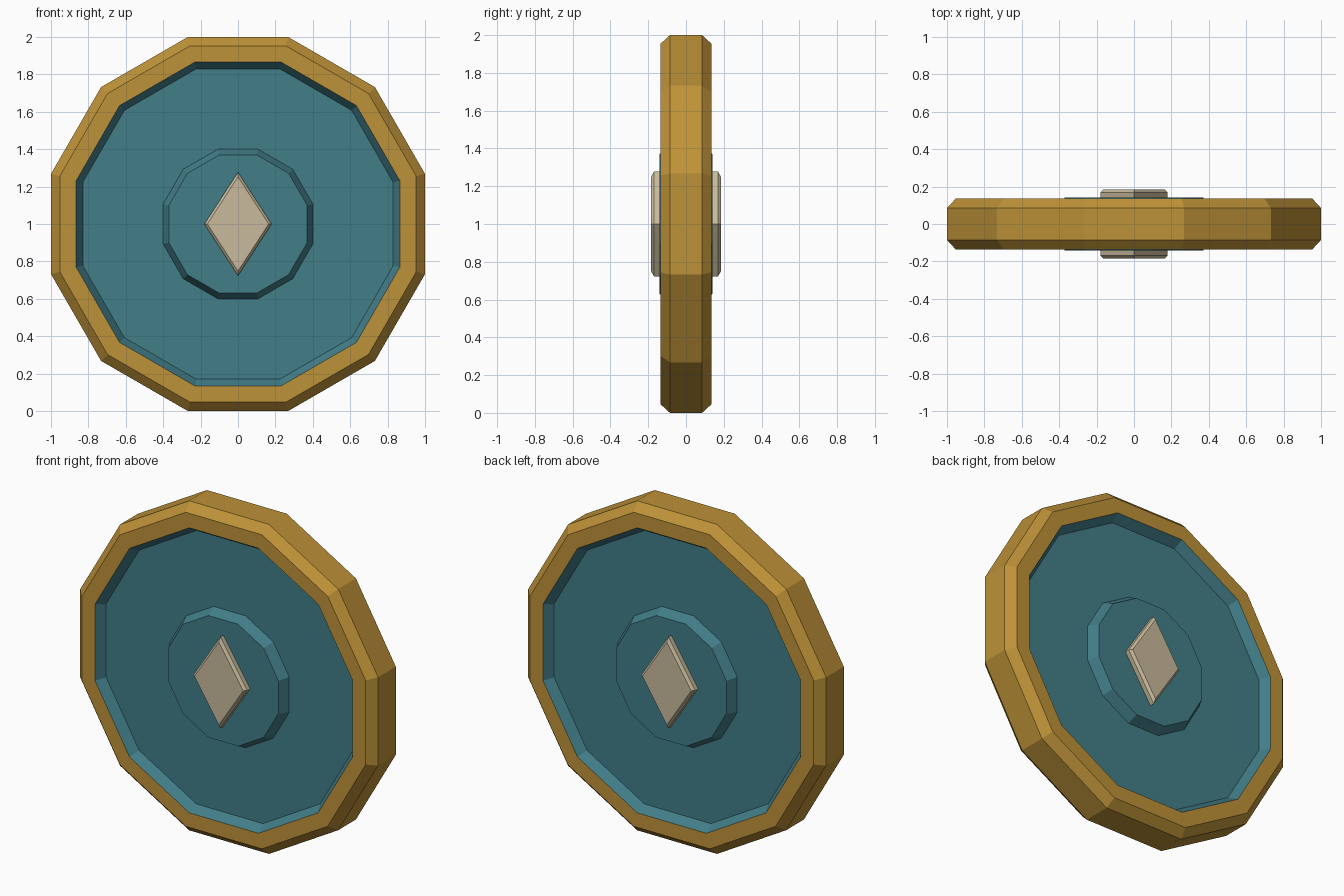
import bpy, bmesh, math

if "Cube" in bpy.data.objects:
    bpy.data.objects.remove(bpy.data.objects["Cube"])


def srgb(r, g, b):
    lin = lambda c: ((c / 255 + 0.055) / 1.055) ** 2.4 if c > 10 else c / 3294.6
    return (lin(r), lin(g), lin(b), 1.0)


def material(name, colour):
    m = bpy.data.materials.new(name)
    m.diffuse_color = colour
    m.use_nodes = True
    m.node_tree.nodes["Principled BSDF"].inputs["Base Color"].default_value = m.diffuse_color
    return m


gold = material("gold", srgb(190, 146, 56))
teal = material("teal", srgb(66, 126, 137))
ivory = material("ivory", srgb(200, 186, 156))


def loft(name, outline, rings, mat, caps):
    """Sweep a flat (x, z) outline through (scale, y) rings around z = 1."""
    bm = bmesh.new()
    loops = [[bm.verts.new((x * s, y, 1 + z * s)) for x, z in outline] for s, y in rings]
    n = len(outline)
    for a, b in zip(loops, loops[1:]):
        for i in range(n):
            j = (i + 1) % n
            bm.faces.new((a[i], a[j], b[j], b[i]))
    if caps:
        bm.faces.new(loops[0][::-1])
        bm.faces.new(loops[-1])
        bmesh.ops.recalc_face_normals(bm, faces=bm.faces)
    else:
        # open band: make the faces point away from the coin's middle line
        bmesh.ops.recalc_face_normals(bm, faces=bm.faces)
        bm.faces.ensure_lookup_table()
        side = max(bm.faces, key=lambda f: f.calc_center_median().x)
        if side.normal.x < 0:
            bmesh.ops.reverse_faces(bm, faces=bm.faces)
    me = bpy.data.meshes.new(name)
    bm.to_mesh(me)
    bm.free()
    me.materials.append(mat)
    ob = bpy.data.objects.new(name, me)
    bpy.context.collection.objects.link(ob)
    return ob


def both_sides(half):
    """Mirror a front half profile to the back."""
    return half + [(s, -y) for s, y in reversed(half)]


# Twelve-sided outline, flat to flat distance of 2
R = 1 / math.cos(math.radians(15))
dodecagon = [(R * math.cos(math.radians(15 + 30 * k)),
              R * math.sin(math.radians(15 + 30 * k))) for k in range(12)]
diamond = [(0.18, 0), (0, 0.277), (-0.18, 0), (0, -0.277)]

# Chamfered outer rim
loft("rim", dodecagon, both_sides([(0.865, -0.136), (0.953, -0.136), (1.0, -0.085)]), gold, False)

# Recessed disc with sloped border and raised centre boss
loft("disc", dodecagon, both_sides([(0.37, -0.141), (0.40, -0.08), (0.83, -0.08), (0.865, -0.136)]), teal, True)

# Diamond emblem passing through the boss, bevelled on both ends
loft("diamond", diamond, both_sides([(0.91, -0.184), (1.0, -0.169)]), ivory, True)
